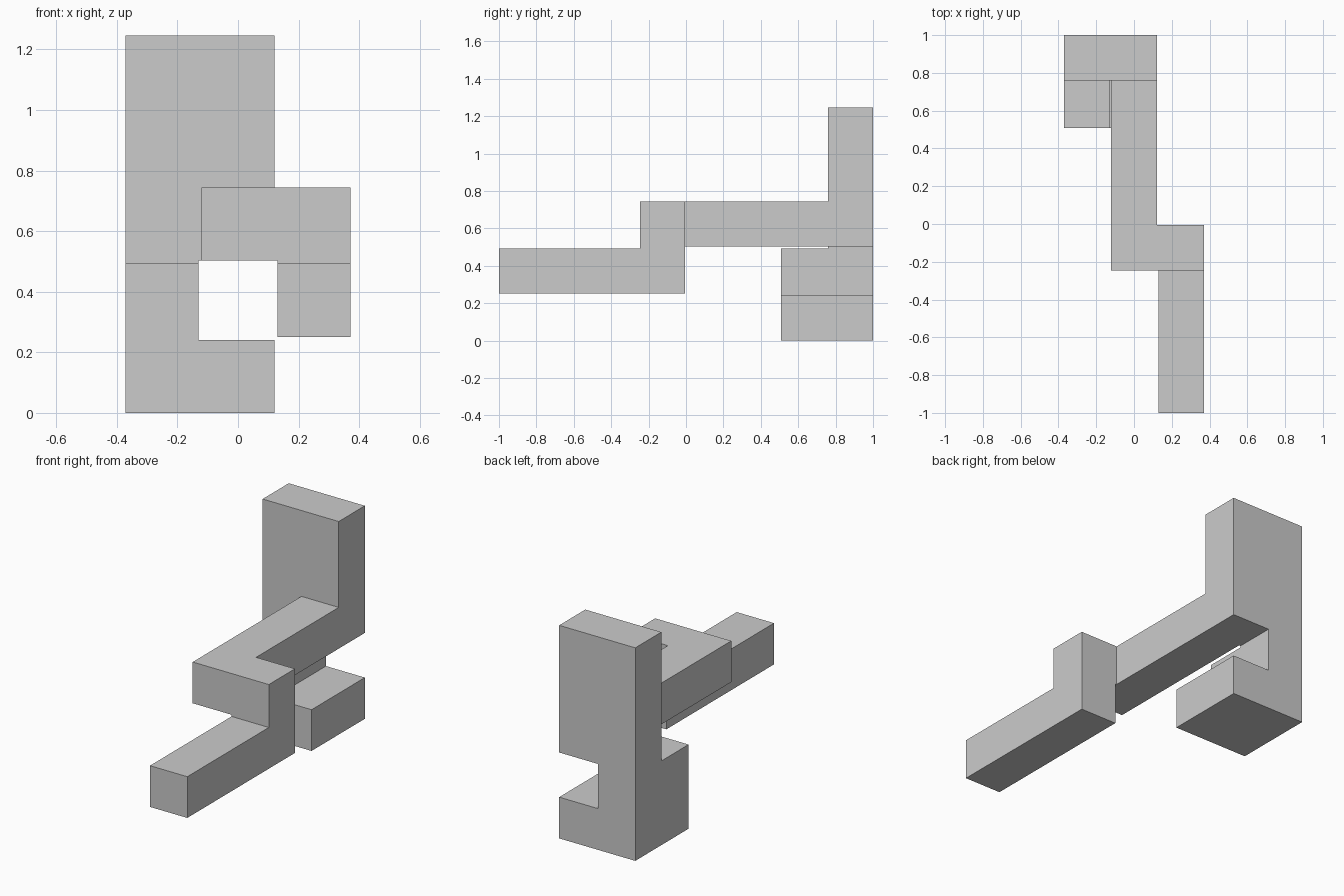
import bpy, bmesh
from itertools import product

if "Cube" in bpy.data.objects:
    bpy.data.objects.remove(bpy.data.objects["Cube"])

PITCH, GAP = 0.25125, 0.01            # cell spacing, clearance between cells
ORIGIN = (-(3 * PITCH - GAP) / 2, -1.0, 0.0)

# Bars of the puzzle piece as inclusive cell ranges in x, y, z
BARS = [
    ((0, 1), (7, 7), (2, 4)),   # tall back plate
    ((0, 0), (7, 7), (0, 4)),   # back post
    ((0, 0), (6, 7), (0, 1)),   # left foot block
    ((0, 1), (6, 7), (0, 0)),   # square foot
    ((1, 1), (3, 7), (2, 2)),   # long bar
    ((1, 2), (3, 3), (2, 2)),   # sideways step
    ((2, 2), (3, 3), (1, 2)),   # downward step
    ((2, 2), (0, 3), (1, 1)),   # front arm
]


def plane(axis, i):
    """Position of slice boundary i (even: cell start, odd: cell end)."""
    return ORIGIN[axis] + (i // 2) * PITCH + (i % 2) * (PITCH - GAP)


# Solid slices: even indices are cells, odd indices the gaps joining them
solid = set()
for bar in BARS:
    solid.update(product(*(range(2 * a, 2 * b + 1) for a, b in bar)))

# Skin only the exposed sides
bm = bmesh.new()
verts = {}


def corner(key):
    if key not in verts:
        verts[key] = bm.verts.new([plane(a, i) for a, i in enumerate(key)])
    return verts[key]


for cell in solid:
    for axis, side in product(range(3), (0, 1)):
        neighbour = list(cell)
        neighbour[axis] += 2 * side - 1
        if tuple(neighbour) in solid:
            continue
        loop = []
        for du, dv in ((0, 0), (1, 0), (1, 1), (0, 1)):
            key = list(cell)
            key[axis] += side
            key[(axis + 1) % 3] += du
            key[(axis + 2) % 3] += dv
            loop.append(corner(tuple(key)))
        bm.faces.new(loop if side else loop[::-1])

# Merge flat regions into clean faces
bmesh.ops.dissolve_limit(bm, angle_limit=0.01, verts=bm.verts[:], edges=bm.edges[:])
mesh = bpy.data.meshes.new("puzzle_piece")
bm.to_mesh(mesh)
bm.free()
bpy.context.collection.objects.link(bpy.data.objects.new("puzzle_piece", mesh))
